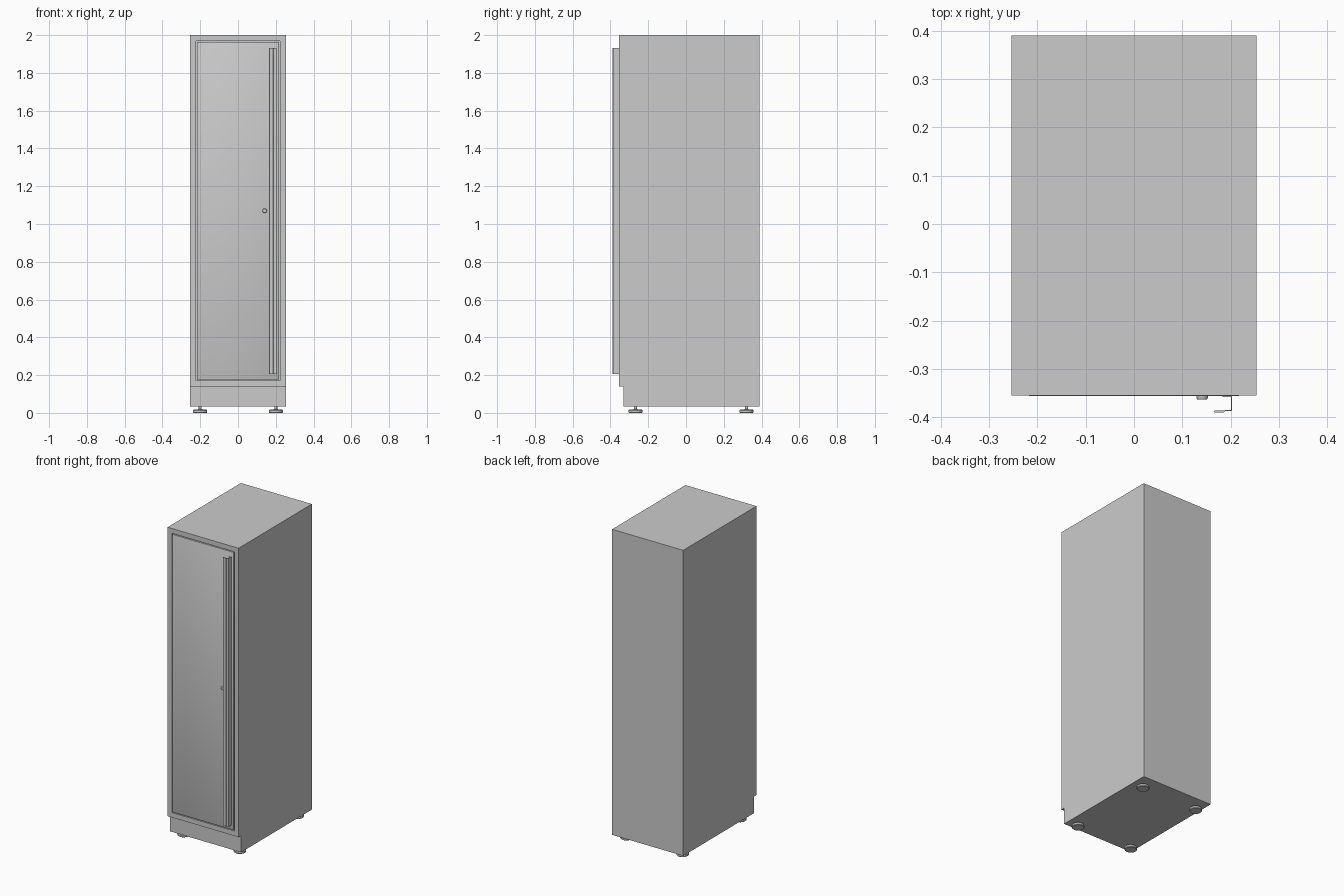
import bpy, bmesh, math
from mathutils import Matrix, Vector

if "Cube" in bpy.data.objects:
    bpy.data.objects.remove(bpy.data.objects["Cube"])


def finish(bm, name, smooth=False):
    bmesh.ops.recalc_face_normals(bm, faces=bm.faces)
    mesh = bpy.data.meshes.new(name)
    bm.to_mesh(mesh)
    bm.free()
    ob = bpy.data.objects.new(name, mesh)
    bpy.context.collection.objects.link(ob)
    if smooth:
        bpy.ops.object.select_all(action='DESELECT')
        ob.select_set(True)
        bpy.context.view_layer.objects.active = ob
        bpy.ops.object.shade_smooth_by_angle(angle=math.radians(35))
    return ob


def prism(points, direction):
    """Extrude a closed outline of 3D points along a direction."""
    bm = bmesh.new()
    face = bm.faces.new([bm.verts.new(p) for p in points])
    res = bmesh.ops.extrude_face_region(bm, geom=[face], use_keep_orig=True)
    verts = [g for g in res['geom'] if isinstance(g, bmesh.types.BMVert)]
    bmesh.ops.translate(bm, verts=verts, vec=direction)
    bmesh.ops.recalc_face_normals(bm, faces=bm.faces)
    return bm


def lathe(profile, matrix, name, steps=32):
    """Revolve (radius, height) points around z, then place with a matrix."""
    bm = bmesh.new()
    verts = [bm.verts.new((r, 0, h)) for r, h in profile]
    edges = [bm.edges.new(pair) for pair in zip(verts, verts[1:])]
    bmesh.ops.spin(bm, geom=verts + edges, cent=(0, 0, 0), axis=(0, 0, 1),
                   angle=2 * math.pi, steps=steps)
    bmesh.ops.remove_doubles(bm, verts=bm.verts, dist=0.00001)
    bmesh.ops.transform(bm, matrix=matrix, verts=bm.verts)
    return finish(bm, name, smooth=True)


def box(name, lo, hi, bevel=0):
    bm = bmesh.new()
    bmesh.ops.create_cube(bm, size=1)
    lo, hi = Vector(lo), Vector(hi)
    bmesh.ops.scale(bm, vec=hi - lo, verts=bm.verts)
    bmesh.ops.translate(bm, vec=(lo + hi) / 2, verts=bm.verts)
    if bevel:
        bmesh.ops.bevel(bm, geom=bm.edges, offset=bevel, segments=2,
                        profile=0.5, affect='EDGES')
    return finish(bm, name, smooth=bool(bevel))


W, FRONT, BACK = 0.253, -0.355, 0.39

# Cabinet shell with set-back plinth, and a recess in the front for the door
side = [(FRONT, 0.14), (FRONT, 2.0), (BACK, 2.0), (BACK, 0.033),
        (-0.33, 0.033), (-0.33, 0.14)]
bm = prism([(-W, y, z) for y, z in side], (2 * W, 0, 0))
front = min(bm.faces, key=lambda f: f.calc_center_median().y)
bmesh.ops.inset_region(bm, faces=[front], thickness=0.031, use_even_offset=True)
res = bmesh.ops.extrude_face_region(bm, geom=[front])
bmesh.ops.translate(bm, vec=(0, 0.025, 0), verts=[
    g for g in res['geom'] if isinstance(g, bmesh.types.BMVert)])
if front.is_valid:
    bmesh.ops.delete(bm, geom=[front], context='FACES_ONLY')
finish(bm, "cabinet_shell")

# Door panel, leaving a narrow gap all round
box("door", (-0.217, -0.356, 0.176), (0.217, -0.328, 1.964), 0.0015)

# Folded sheet metal pull handle with a hemmed lip
hook = [(0.183, -0.355), (0.203, -0.355), (0.203, -0.387), (0.188, -0.387),
        (0.186, -0.39), (0.167, -0.39), (0.165, -0.388), (0.167, -0.386),
        (0.186, -0.386), (0.188, -0.385), (0.201, -0.385), (0.201, -0.358),
        (0.183, -0.358)]
finish(prism([(x, y, 0.205) for x, y in hook], (0, 0, 1.727)), "pull_handle")

# Door lock: tapered ring with a recessed core and a key slot
lathe([(0.012, -0.002), (0.012, 0.003), (0.010, 0.007), (0.008, 0.007),
       (0.008, 0.005), (0, 0.005)],
      Matrix.Translation((0.141, -0.356, 1.07)) @ Matrix.Rotation(math.pi / 2, 4, 'X'),
      "door_lock")
box("key_slot", (0.140, -0.3618, 1.065), (0.142, -0.360, 1.075))

# Levelling feet: round pad, neck and stem
foot = [(0, 0), (0.034, 0), (0.037, 0.003), (0.037, 0.013), (0.034, 0.017),
        (0.014, 0.018), (0.008, 0.021), (0.008, 0.036), (0, 0.036)]
for side_name, x in (("left", -0.2), ("right", 0.2)):
    for end_name, y in (("front", -0.267), ("back", 0.32)):
        lathe(foot, Matrix.Translation((x, y, 0)), f"{end_name}_{side_name}_foot")
